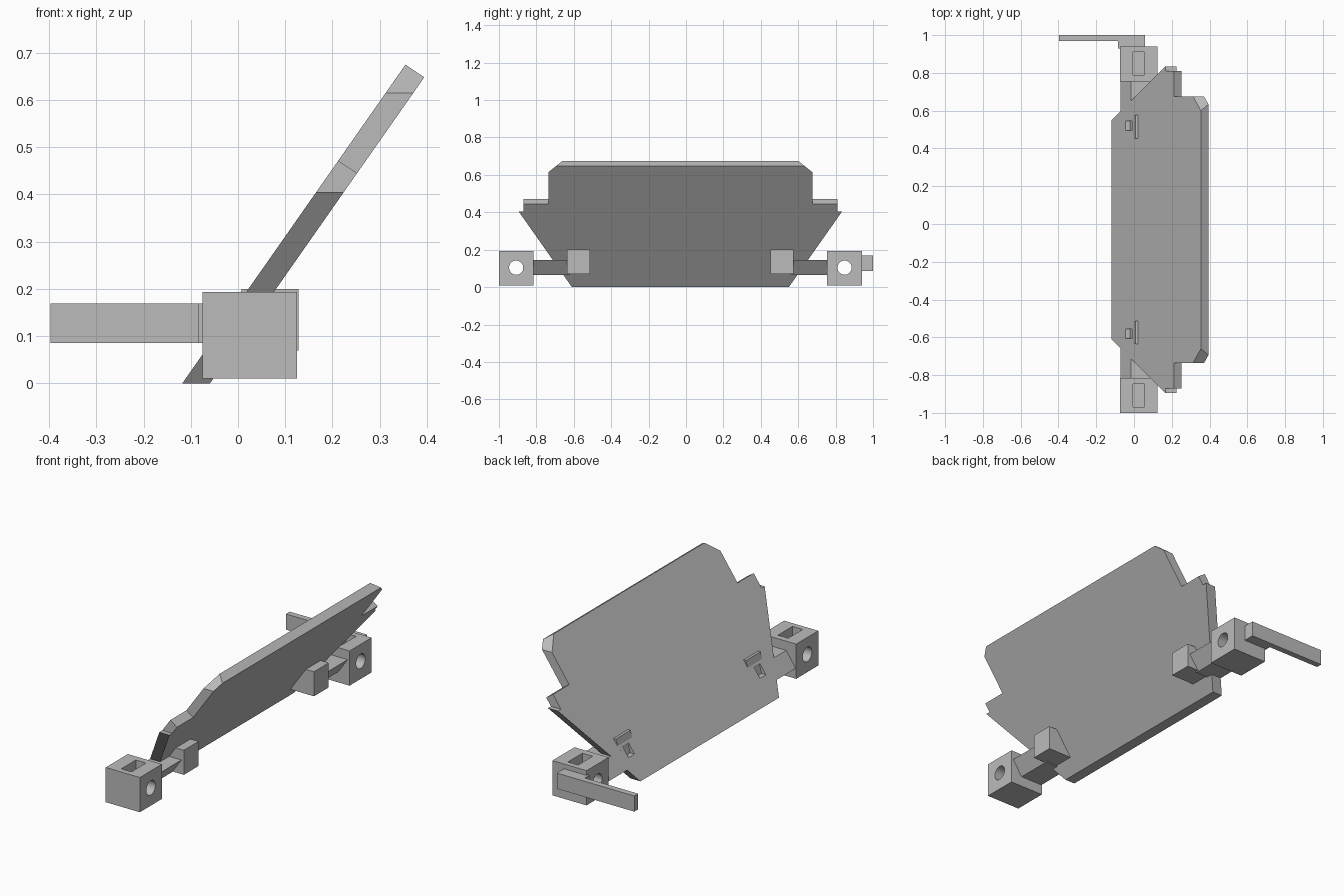
import bpy, bmesh, math
from mathutils import Matrix

cube = bpy.data.objects.get("Cube")
if cube:
    bpy.data.objects.remove(cube, do_unlink=True)

MID = -0.03                          # symmetry plane in y
RUN = 1 / math.tan(math.radians(55))  # x gained per unit of height on the slope

grey = bpy.data.materials.new("plain_grey")
grey.use_nodes = True
grey.diffuse_color = (0.5, 0.5, 0.5, 1)
grey.node_tree.nodes["Principled BSDF"].inputs["Base Color"].default_value = (0.5, 0.5, 0.5, 1)


def add_object(name, bm):
    bmesh.ops.recalc_face_normals(bm, faces=bm.faces)
    mesh = bpy.data.meshes.new(name)
    bm.to_mesh(mesh)
    bm.free()
    mesh.materials.append(grey)
    obj = bpy.data.objects.new(name, mesh)
    bpy.context.collection.objects.link(obj)
    return obj


def loft(name, ring_a, ring_b):
    """Solid between two matching outlines."""
    bm = bmesh.new()
    a = [bm.verts.new(p) for p in ring_a]
    b = [bm.verts.new(p) for p in ring_b]
    bm.faces.new(a)
    bm.faces.new(b[::-1])
    for i in range(len(a)):
        j = (i + 1) % len(a)
        bm.faces.new((a[j], a[i], b[i], b[j]))
    return add_object(name, bm)


def prism(name, profile, y0, y1):
    """Extrude an x-z profile along y."""
    return loft(name, [(x, y0, z) for x, z in profile], [(x, y1, z) for x, z in profile])


def box(name, x0, x1, y0, y1, z0, z1):
    return prism(name, [(x0, z0), (x1, z0), (x1, z1), (x0, z1)], y0, y1)


def cut(obj, cutter):
    cutter.hide_render = True
    mod = obj.modifiers.new("cut", "BOOLEAN")
    mod.operation = "DIFFERENCE"
    mod.solver = "EXACT"
    mod.object = cutter
    bpy.context.view_layer.objects.active = obj
    bpy.ops.object.modifier_apply(modifier=mod.name)
    bpy.data.objects.remove(cutter, do_unlink=True)


# Sloping panel: outlines of its upper and lower faces
def outline(x_base, half):
    full = half + [(-y, z) for y, z in reversed(half)]
    return [(x_base + z * RUN, MID + y, z) for y, z in full]


upper = [(0.58, 0), (0.865, 0.405), (0.84, 0.405), (0.84, 0.472),
         (0.705, 0.472), (0.705, 0.615), (0.63, 0.675)]
lower = upper[:3] + [(0.84, 0.445), (0.705, 0.445), (0.705, 0.615), (0.664, 0.648)]
panel = loft("panel", outline(-0.118, upper), outline(-0.0595, lower))

for side, s in (("left", 1), ("right", -1)):
    def span(near, far):
        return sorted((MID + s * near, MID + s * far))

    # Small pocket in the panel
    cut(panel, box("pocket_cutter", -0.1, 0.03, *span(0.525, 0.575), 0.104, 0.154))

    # Lug behind the panel, its top edge poking through
    prism(side + "_lug", [(-0.03, 0.07), (0.128, 0.07), (0.128, 0.2), (0.008, 0.2)],
          *span(0.483, 0.606))

    # Arm joining panel and pivot block, sloped like the panel
    low, high = 0.065, 0.145
    lean = (high - low) * RUN
    prism(side + "_arm", [(-0.0725, low), (0.058, low), (0.058 + lean, high),
                          (-0.0725 + lean, high)], *span(0.59, 0.80))

    # Pivot block with cross hole and top slot
    block = box(side + "_pivot_block", -0.075, 0.125, *span(0.785, 0.97), 0.01, 0.194)
    bm = bmesh.new()
    bmesh.ops.create_cone(bm, cap_ends=True, segments=32, radius1=0.038, radius2=0.038, depth=0.5,
                          matrix=Matrix.Translation((0, MID + s * 0.878, 0.104))
                          @ Matrix.Rotation(math.pi / 2, 4, "Y"))
    cut(block, add_object("hole_cutter", bm))
    cut(block, box("slot_cutter", -0.005, 0.055, *span(0.818, 0.94), 0.06, 0.3))

# Lever on the left block
lever = [(-0.397, 1.0), (-0.397, 0.968), (-0.085, 0.968), (-0.085, 0.928),
         (-0.07, 0.928), (-0.07, 0.938), (0.057, 0.938), (0.057, 1.0)]
loft("lever", [(x, y, 0.086) for x, y in lever], [(x, y, 0.169) for x, y in lever])
